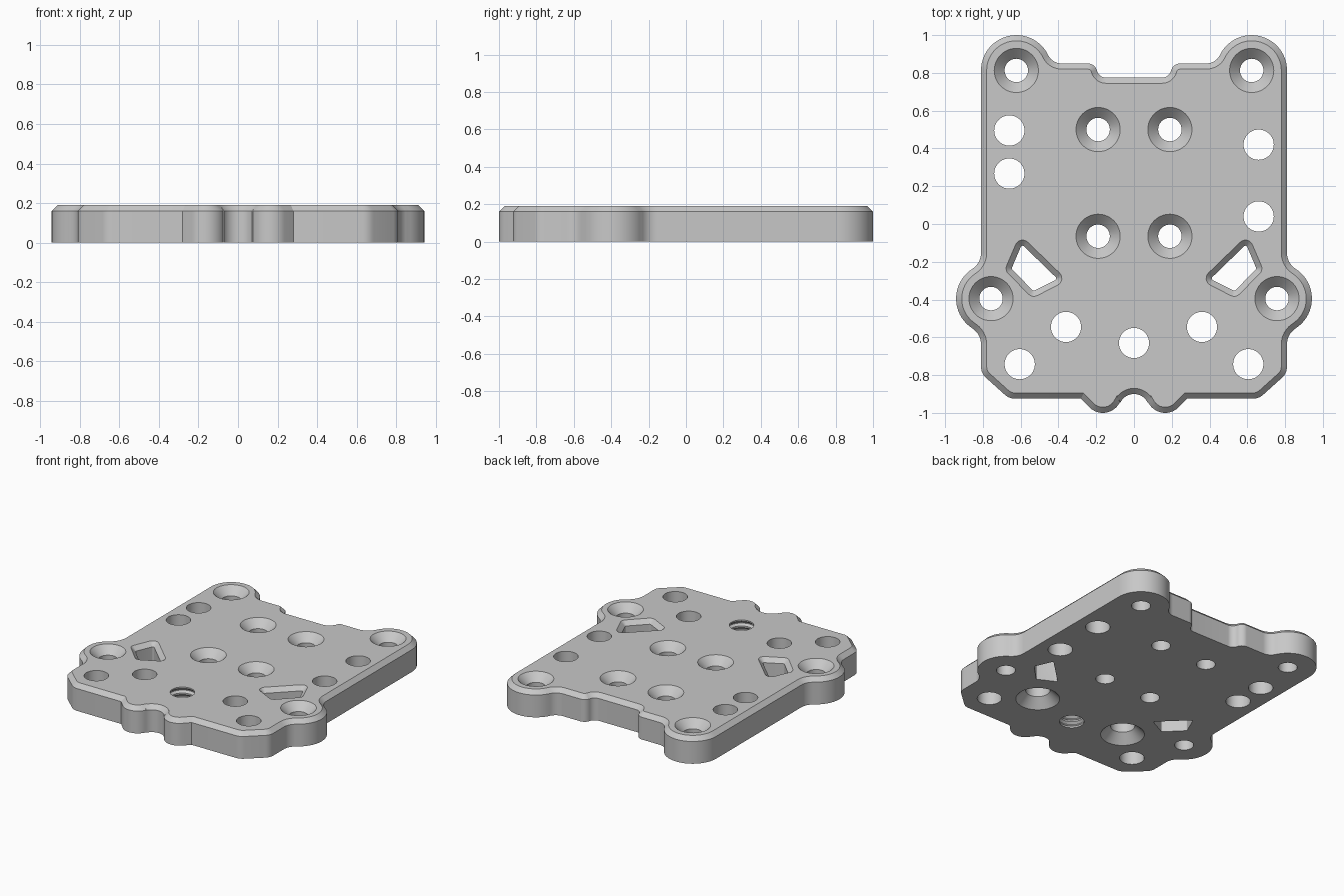
import bpy, bmesh
from math import cos, sin, radians, atan2, pi, ceil
from mathutils import Vector

THICK, EDGE = 0.19, 0.03

cube = bpy.data.objects.get("Cube")
if cube:
    bpy.data.objects.remove(cube, do_unlink=True)

grey = bpy.data.materials.new("plain grey")
grey.use_nodes = True
colour = (0.58, 0.58, 0.58, 1)
grey.diffuse_color = colour
grey.node_tree.nodes["Principled BSDF"].inputs["Base Color"].default_value = colour


def arc(cx, cy, r, start, end, step=6):
    n = max(2, ceil(abs(end - start) / step))
    angles = [radians(start + (end - start) * i / n) for i in range(n + 1)]
    return [(cx + r * cos(a), cy + r * sin(a)) for a in angles]


def rounded_ring(centres, r):
    """Circle for one centre, polygon with round corners for several."""
    if len(centres) == 1:
        return arc(*centres[0], r, 0, 360, 7.5)[:-1]
    ring = []
    for i, c in enumerate(centres):
        p, q = centres[i - 1], centres[(i + 1) % len(centres)]
        a = atan2(c[1] - p[1], c[0] - p[0]) - pi / 2
        b = atan2(q[1] - c[1], q[0] - c[0]) - pi / 2
        turn = (b - a) % (2 * pi)
        ring += [(c[0] + r * cos(a + turn * k / 6), c[1] + r * sin(a + turn * k / 6))
                 for k in range(7)]
    return ring


def add_cutter(bm, centres, profile):
    """Closed solid swept through (radius, height) steps."""
    rows = [[bm.verts.new((x, y, z)) for x, y in rounded_ring(centres, r)]
            for r, z in profile]
    n = len(rows[0])
    for low, high in zip(rows, rows[1:]):
        for i in range(n):
            j = (i + 1) % n
            bm.faces.new((low[i], low[j], high[j], high[i]))
    bm.faces.new(rows[0][::-1])
    bm.faces.new(rows[-1])


def make_object(name, bm):
    bmesh.ops.recalc_face_normals(bm, faces=bm.faces)
    mesh = bpy.data.meshes.new(name)
    bm.to_mesh(mesh)
    bm.free()
    mesh.materials.append(grey)
    obj = bpy.data.objects.new(name, mesh)
    bpy.context.collection.objects.link(obj)
    return obj


# Right half of the outline, front centre to back centre
half = (
    arc(0, -0.98, 0.08, 90, 26)             # front notch
    + arc(0.165, -0.9, 0.1, 206, 315)       # front bump
    + [(0.28, -0.925)]
    + arc(0.63, -0.845, 0.08, -90, -45, 9)  # cut corner
    + arc(0.73, -0.755, 0.08, -45, 0, 9)
    + arc(0.91, -0.637, 0.1, 180, 123)      # side ear with fillets
    + arc(0.755, -0.395, 0.187, -57, 57)
    + arc(0.91, -0.153, 0.1, 237, 180)
    + arc(0.623, 0.813, 0.187, 0, 154)      # back ear
    + arc(0.383, 0.93, 0.08, -26, -90)
    + arc(0.245, 0.8, 0.05, 90, 165)        # step down to the back edge
    + arc(0.148, 0.825, 0.05, -15, -90)
)
outline = half + [(-x, y) for x, y in half[:0:-1]]

# Plate with a chamfered top rim
bm = bmesh.new()
base = bm.faces.new([bm.verts.new((x, y, 0)) for x, y in outline])
bmesh.ops.remove_doubles(bm, verts=bm.verts, dist=0.001)
base = bm.faces[:][0]
extruded = bmesh.ops.extrude_face_region(bm, geom=[base], use_keep_orig=True)["geom"]
top = [f for f in extruded if isinstance(f, bmesh.types.BMFace)][0]
bmesh.ops.translate(bm, verts=top.verts, vec=Vector((0, 0, THICK - EDGE)))
bmesh.ops.recalc_face_normals(bm, faces=bm.faces)
bmesh.ops.inset_region(bm, faces=[top], thickness=EDGE, use_even_offset=True)
for v in top.verts:
    v.co.z = THICK
plate = make_object("mounting_plate", bm)

# Hole cutters
LOW, HIGH = -0.05, THICK + 0.02
bm = bmesh.new()
through = [(0.08, LOW), (0.08, HIGH)]
sunk_top = [(0.062, LOW), (0.062, THICK - 0.055), (0.117, THICK), (0.117, HIGH)]
sunk_below = [(0.143, LOW), (0.143, 0), (0.08, 0.063), (0.08, HIGH)]
window = [(0.01, LOW), (0.01, THICK - EDGE), (0.01 + EDGE, THICK), (0.01 + EDGE, HIGH)]

for s in (1, -1):
    for x, y in ((0.623, 0.813), (0.19, 0.5), (0.19, -0.065), (0.757, -0.395)):
        add_cutter(bm, [(s * x, y)], sunk_top)
    add_cutter(bm, [(s * 0.36, -0.545)], sunk_below)
    add_cutter(bm, [(s * 0.605, -0.742)], through)
    corners = [(s * x, y) for x, y in
               ((0.637, -0.235), (0.59, -0.125), (0.422, -0.288), (0.53, -0.343))]
    add_cutter(bm, corners[::s], window)
for x, y in ((-0.66, 0.495), (-0.66, 0.267), (0.66, 0.42), (0.66, 0.04)):
    add_cutter(bm, [(x, y)], through)

# Threaded hole as a stack of grooves
thread = [(0.08, LOW)]
for k in range(4):
    z = 0.012 + k * 0.045
    thread += [(0.08, z), (0.095, z + 0.014), (0.095, z + 0.02), (0.08, z + 0.034)]
add_cutter(bm, [(0, -0.63)], thread + [(0.08, HIGH)])
cutter = make_object("hole_cutter", bm)
cutter.hide_render = True

cut = plate.modifiers.new("holes", "BOOLEAN")
cut.operation, cut.solver, cut.object = "DIFFERENCE", "EXACT", cutter
bpy.ops.object.select_all(action="DESELECT")
plate.select_set(True)
bpy.context.view_layer.objects.active = plate
bpy.ops.object.modifier_apply(modifier=cut.name)
bpy.data.objects.remove(cutter, do_unlink=True)
bpy.ops.object.shade_smooth_by_angle(angle=radians(30))
